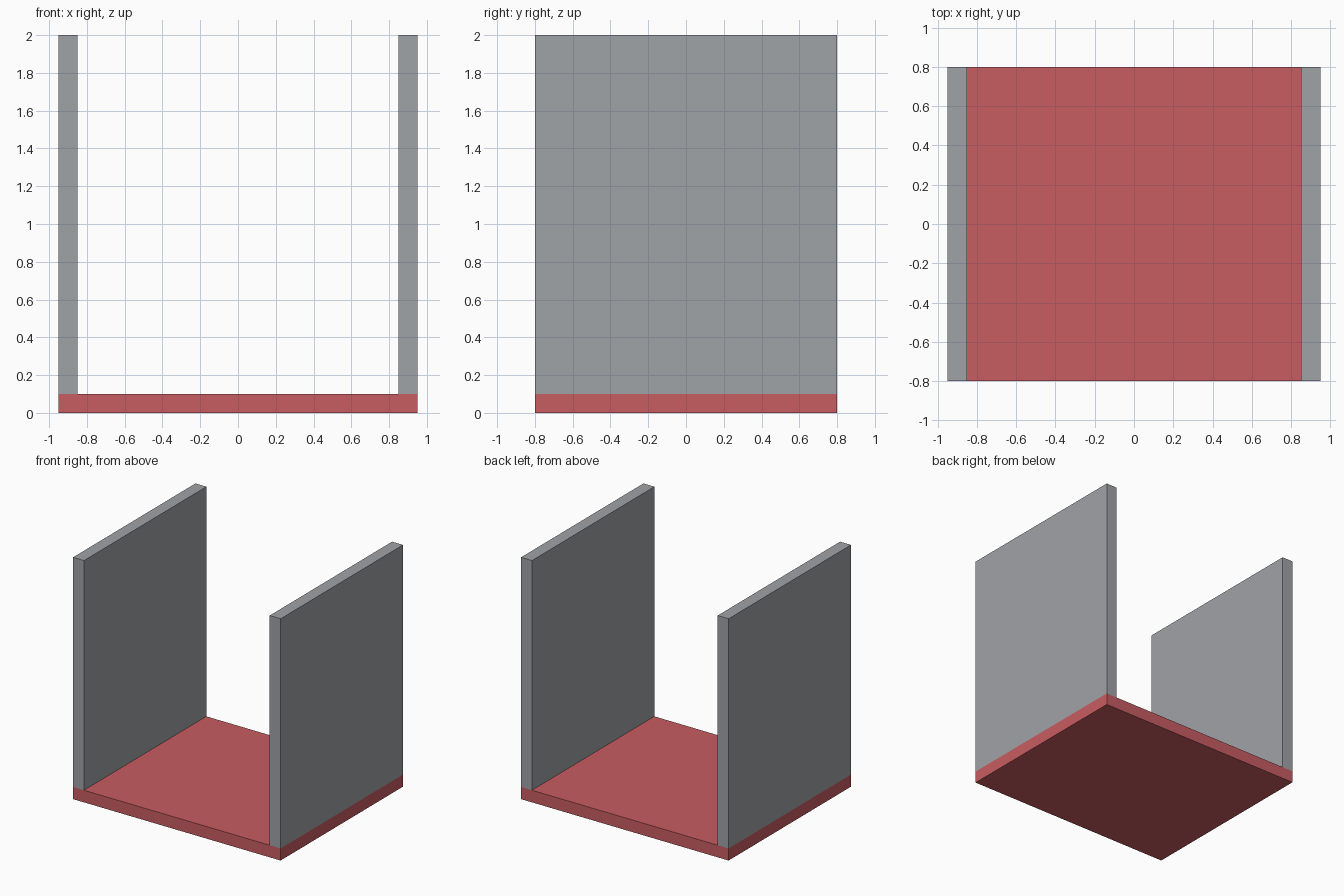
import bpy
import bmesh
from mathutils import Matrix, Vector

if "Cube" in bpy.data.objects:
    bpy.data.objects.remove(bpy.data.objects["Cube"])


def material(name, rgb):
    m = bpy.data.materials.new(name)
    m.diffuse_color = (*rgb, 1.0)
    m.use_nodes = True
    m.node_tree.nodes["Principled BSDF"].inputs["Base Color"].default_value = m.diffuse_color
    return m


def box(name, lo, hi, mat):
    lo, hi = Vector(lo), Vector(hi)
    bm = bmesh.new()
    bmesh.ops.create_cube(bm, size=1.0, matrix=Matrix.Diagonal((*(hi - lo), 1.0)))
    mesh = bpy.data.meshes.new(name)
    bm.to_mesh(mesh)
    bm.free()
    mesh.materials.append(mat)
    obj = bpy.data.objects.new(name, mesh)
    obj.location = (lo + hi) / 2
    bpy.context.collection.objects.link(obj)
    return obj


red = material("red", (0.578, 0.109, 0.122))
grey = material("grey", (0.352, 0.366, 0.387))

# Floor slab
box("floor", (-0.95, -0.80, 0.0), (0.95, 0.80, 0.10), red)

# Side walls standing on the slab, flush with its edges
for side, x in (("left", -0.95), ("right", 0.85)):
    box(f"{side}_wall", (x, -0.80, 0.10), (x + 0.10, 0.80, 2.0), grey)
